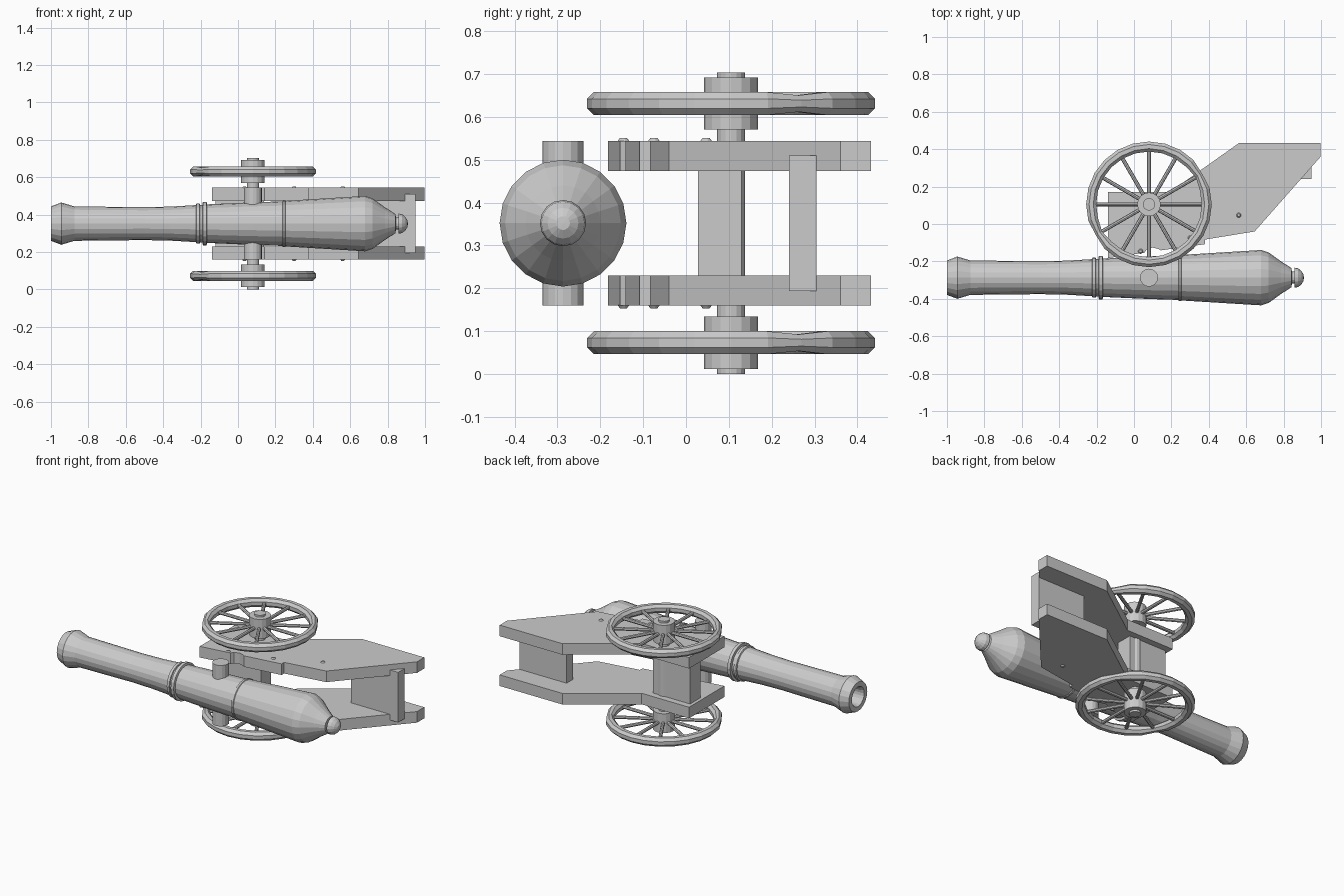
import bpy, bmesh, math
from mathutils import Matrix, Vector

if "Cube" in bpy.data.objects:
    bpy.data.objects.remove(bpy.data.objects["Cube"])

MID = 0.352          # middle of the width (z)
AXLE = (0.08, 0.105)  # wheel centre in x, y
BARREL_Y = -0.287

grey = bpy.data.materials.new("plain grey")
grey.diffuse_color = (0.6, 0.6, 0.6, 1)
grey.use_nodes = True
grey.node_tree.nodes["Principled BSDF"].inputs["Base Color"].default_value = grey.diffuse_color


def finish(bm, name):
    bmesh.ops.recalc_face_normals(bm, faces=bm.faces)
    me = bpy.data.meshes.new(name)
    bm.to_mesh(me)
    bm.free()
    me.materials.append(grey)
    ob = bpy.data.objects.new(name, me)
    bpy.context.collection.objects.link(ob)
    return ob


def lathe_x(name, profile, sides):
    """Turn (x, radius) points round the barrel axis."""
    bm = bmesh.new()
    vs = [bm.verts.new((x, r, 0)) for x, r in profile]
    es = [bm.edges.new(p) for p in zip(vs, vs[1:])]
    bmesh.ops.spin(bm, geom=vs + es, cent=(0, 0, 0), axis=(1, 0, 0),
                   angle=2 * math.pi, steps=sides)
    bmesh.ops.remove_doubles(bm, verts=bm.verts, dist=1e-4)
    bmesh.ops.translate(bm, verts=bm.verts, vec=(0, BARREL_Y, MID))
    return finish(bm, name)


def add_cyl(bm, a, b, r, sides):
    a, b = Vector(a), Vector(b)
    rot = (b - a).to_track_quat('Z', 'Y').to_matrix().to_4x4()
    bmesh.ops.create_cone(bm, cap_ends=True, segments=sides, radius1=r, radius2=r,
                          depth=(b - a).length,
                          matrix=Matrix.Translation((a + b) / 2) @ rot)


def cyl(name, x, y, z0, z1, r, sides):
    bm = bmesh.new()
    add_cyl(bm, (x, y, z0), (x, y, z1), r, sides)
    return finish(bm, name)


def slab(name, outline, z0, z1):
    bm = bmesh.new()
    face = bm.faces.new([bm.verts.new((x, y, z0)) for x, y in outline])
    ext = bmesh.ops.extrude_face_region(bm, geom=[face])["geom"]
    bmesh.ops.translate(bm, vec=(0, 0, z1 - z0),
                        verts=[v for v in ext if isinstance(v, bmesh.types.BMVert)])
    return finish(bm, name)


def block(name, x0, x1, y0, y1, z0, z1):
    return slab(name, [(x0, y0), (x1, y0), (x1, y1), (x0, y1)], z0, z1)


# barrel with bore, reinforcing rings and flared muzzle
lathe_x("barrel", [
    (-0.72, 0), (-0.72, 0.055), (-0.985, 0.055), (-1.0, 0.062), (-1.0, 0.092),
    (-0.945, 0.113), (-0.875, 0.092), (-0.5, 0.088), (-0.36, 0.091), (-0.225, 0.099),
    (-0.222, 0.107), (-0.205, 0.107), (-0.203, 0.1), (-0.19, 0.1), (-0.188, 0.116),
    (-0.168, 0.116), (-0.165, 0.103), (0.08, 0.114), (0.237, 0.119),
    (0.24, 0.126), (0.252, 0.126), (0.255, 0.122), (0.68, 0.148),
    (0.72, 0.135), (0.785, 0.088), (0.825, 0.062), (0.843, 0.05), (0.845, 0)], 20)

# rear knob on a thin neck
lathe_x("barrel_knob", [
    (0.84, 0), (0.84, 0.032), (0.857, 0.032), (0.857, 0.054), (0.878, 0.05),
    (0.895, 0.036), (0.907, 0.016), (0.908, 0)], 16)

cyl("trunnion", 0.08, BARREL_Y, 0.16, 0.544, 0.048, 16)
cyl("axle", *AXLE, 0, 0.704, 0.033, 16)

# carriage side outline, with trunnion notch and step on the upper edge
cheek = [(-0.14, -0.182), (0.055, -0.154), (0.068, -0.136), (0.1, -0.126),
         (0.132, -0.134), (0.142, -0.141), (0.38, -0.108), (0.38, -0.083),
         (0.645, -0.04), (0.998, 0.36), (0.998, 0.432), (0.56, 0.432),
         (0.19, 0.17), (-0.14, 0.17)]
bolts = [(0.035, -0.146), (0.30, -0.075), (0.56, 0.047)]


def wheel(side, zc):
    # rim: octagonal section, pinched at the two joints
    bm = bmesh.new()
    n = 24
    rings = []
    for i in range(n):
        a = 2 * math.pi * i / n
        k = 0.72 if i in (2, 14) else 1
        ring = []
        for j in range(8):
            b = math.pi * (j + 0.5) / 4
            r = 0.309 + 0.029 * k * math.cos(b)
            ring.append(bm.verts.new((AXLE[0] + r * math.cos(a), AXLE[1] + r * math.sin(a),
                                      zc + 0.029 * k * math.sin(b))))
        rings.append(ring)
    for i in range(n):
        p, q = rings[i], rings[(i + 1) % n]
        for j in range(8):
            m = (j + 1) % 8
            bm.faces.new((p[j], q[j], q[m], p[m]))
    finish(bm, side + "_wheel_rim")
    # twelve spokes
    bm = bmesh.new()
    for i in range(12):
        a = math.pi * i / 6
        d = Vector((math.cos(a), math.sin(a), 0))
        c = Vector((*AXLE, zc))
        add_cyl(bm, c + d * 0.05, c + d * 0.292, 0.0105, 8)
    finish(bm, side + "_wheel_spokes")
    cyl(side + "_wheel_hub", *AXLE, zc - 0.061, zc + 0.061, 0.063, 16)


# both sides: cheek, bolts and wheel
for side, s in (("left", -1), ("right", 1)):
    lo, hi = sorted((MID + s * 0.122, MID + s * 0.192))
    slab(side + "_cheek", cheek, lo, hi)
    bm = bmesh.new()
    for x, y in bolts:
        z = MID + s * 0.191
        bmesh.ops.create_cone(bm, cap_ends=True, segments=10, radius1=0.014, radius2=0.008,
                              depth=0.008, matrix=Matrix.Translation((x, y, z + s * 0.004))
                              @ Matrix.Rotation(0 if s > 0 else math.pi, 4, 'X'))
    finish(bm, side + "_bolts")
    wheel(side, MID + s * 0.279)

# cross pieces between the cheeks
block("axle_bed", -0.12, 0.14, 0.028, 0.13, MID - 0.124, MID + 0.124)
block("rear_transom", 0.62, 0.95, 0.24, 0.305, MID - 0.158, MID + 0.158)
